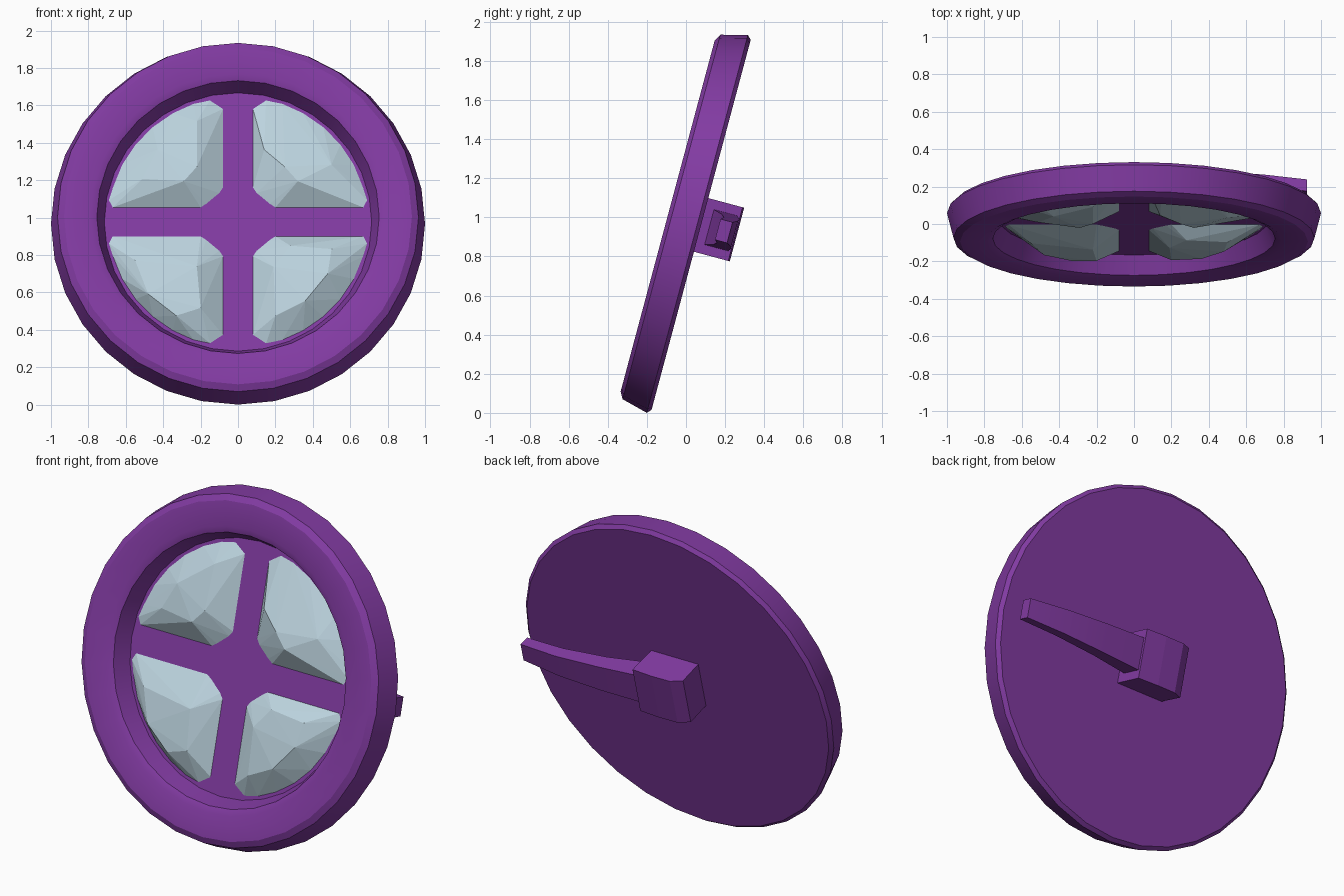
import bpy, bmesh, math
from mathutils import Vector

if "Cube" in bpy.data.objects:
    bpy.data.objects.remove(bpy.data.objects["Cube"])

TILT = math.radians(15)
CENTRE_Z = 0.982


def place(x, u, d):
    """Tilted frame: u runs up the disc, d runs out of its back."""
    c, s = math.cos(TILT), math.sin(TILT)
    return Vector((x, u * s + d * c, CENTRE_Z + u * c - d * s))


def material(name, rgb):
    m = bpy.data.materials.new(name)
    m.diffuse_color = (*rgb, 1)
    m.use_nodes = True
    m.node_tree.nodes["Principled BSDF"].inputs["Base Color"].default_value = m.diffuse_color
    return m


purple = material("purple", (0.222, 0.043, 0.36))
pale_blue = material("pale_blue", (0.50, 0.65, 0.73))


def finish(name, bm, mat, smooth=None):
    bmesh.ops.recalc_face_normals(bm, faces=bm.faces)
    mesh = bpy.data.meshes.new(name)
    bm.to_mesh(mesh)
    bm.free()
    ob = bpy.data.objects.new(name, mesh)
    bpy.context.collection.objects.link(ob)
    mesh.materials.append(mat)
    if smooth:
        bpy.ops.object.select_all(action='DESELECT')
        ob.select_set(True)
        bpy.context.view_layer.objects.active = ob
        bpy.ops.object.shade_smooth_by_angle(angle=math.radians(smooth))
    return ob


def loft(name, rings, mat, smooth=None):
    """Skin a list of equal-length rings and cap both ends."""
    bm = bmesh.new()
    loops = [[bm.verts.new(place(*p)) for p in ring] for ring in rings]
    n = len(loops[0])
    for a, b in zip(loops, loops[1:]):
        for i in range(n):
            j = (i + 1) % n
            bm.faces.new((a[i], a[j], b[j], b[i]))
    bm.faces.new(loops[0])
    bm.faces.new(loops[-1])
    return finish(name, bm, mat, smooth)


# Round body: recessed front plate, raised rim, flat back
SEGMENTS = 32
profile = [(0.715, 0.02), (0.755, -0.082), (0.79, -0.097), (0.93, -0.097),
           (0.965, -0.077), (1.0, 0.06), (0.98, 0.08)]
angles = [2 * math.pi * i / SEGMENTS for i in range(SEGMENTS)]
loft("disc_body", [[(r * math.cos(a), r * math.sin(a), d) for a in angles]
                   for r, d in profile], purple, 25)

# Four faceted stones, each the hull of a quarter outline and raised points
PLATE = 0.018
outline = [(0.08, 0.19), (0.10, 0.16), (0.17, 0.10), (0.20, 0.08), (0.67, 0.08),
           (0.69, 0.12), (0.08, 0.625), (0.15, 0.672)]
outline += [(0.695 * math.cos(math.radians(a)), 0.695 * math.sin(math.radians(a)))
            for a in (16, 27, 38, 49, 60, 70)]
stones = {
    "upper_left_stone": (-1, 1, [(0.51, 0.22, -0.05), (0.29, 0.20, -0.075),
                                 (0.22, 0.28, -0.075), (0.43, 0.38, -0.06),
                                 (0.22, 0.54, -0.05)]),
    "upper_right_stone": (1, 1, [(0.14, 0.38, -0.055), (0.25, 0.28, -0.075),
                                 (0.32, 0.20, -0.075), (0.50, 0.30, -0.045)]),
    "lower_left_stone": (-1, -1, [(0.55, 0.23, -0.045), (0.48, 0.42, -0.06),
                                  (0.33, 0.54, -0.06), (0.22, 0.27, -0.07),
                                  (0.20, 0.50, -0.07)]),
    "lower_right_stone": (1, -1, [(0.28, 0.15, -0.05), (0.50, 0.17, -0.055),
                                  (0.48, 0.31, -0.07), (0.36, 0.46, -0.07),
                                  (0.20, 0.54, -0.055), (0.19, 0.27, -0.06)]),
}
for name, (sx, su, peaks) in stones.items():
    bm = bmesh.new()
    points = [(x, u, PLATE) for x, u in outline] + peaks
    for x, u, d in points:
        bm.verts.new(place(sx * x, su * u, d))
    hull = bmesh.ops.convex_hull(bm, input=bm.verts)
    loose = [v for v in bm.verts if not v.link_faces]
    bmesh.ops.delete(bm, geom=loose, context='VERTS')
    finish(name, bm, pale_blue)

# Block on the back that carries the lever
block = [(0.15, 0.07), (0.15, 0.262), (0.02, 0.27), (-0.10, 0.268),
         (-0.165, 0.235), (-0.16, 0.07)]
loft("lever_block", [[(x, u, d) for x, d in block] for u in (-0.142, 0.142)], purple)

# Tapering, slightly bent lever: x, half height, inner and outer depth
sections = [(0.10, 0.095, 0.115, 0.245), (0.40, 0.082, 0.165, 0.258),
            (0.68, 0.068, 0.182, 0.257), (0.925, 0.055, 0.168, 0.232)]
loft("lever", [[(x, -h, a), (x, h, a), (x, h, b), (x, -h, b)]
               for x, h, a, b in sections], purple, 30)
